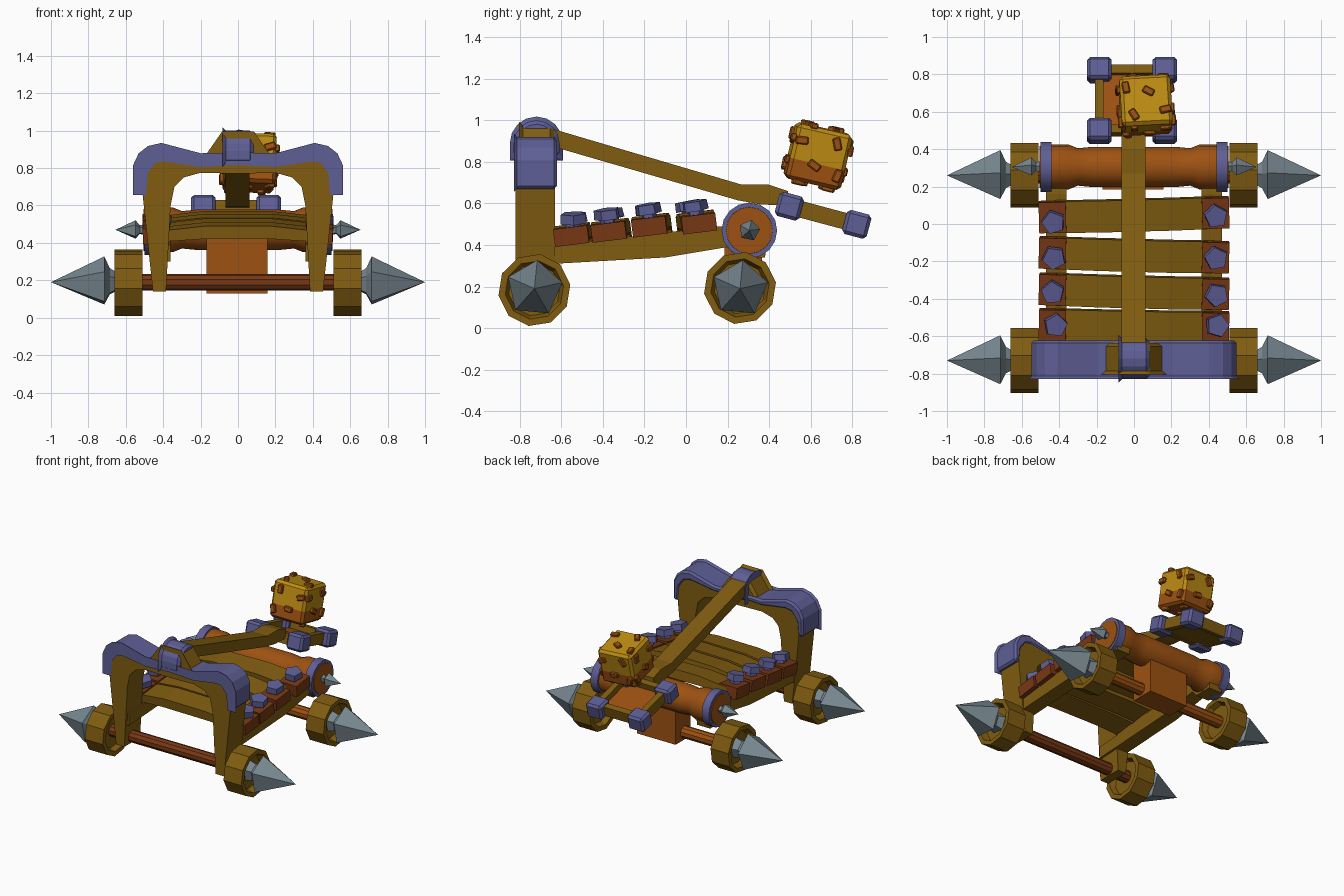
import bpy, bmesh, math, random
from mathutils import Matrix, Vector, Euler

if "Cube" in bpy.data.objects:
    bpy.data.objects.remove(bpy.data.objects["Cube"])

random.seed(4)


def colour(name, r, g, b):
    m = bpy.data.materials.new(name)
    lin = [((c / 255 + 0.055) / 1.055) ** 2.4 for c in (r, g, b)]
    m.diffuse_color = (*lin, 1)
    m.use_nodes = True
    m.node_tree.nodes["Principled BSDF"].inputs["Base Color"].default_value = m.diffuse_color
    return m


WOOD = colour("brown wood", 128, 92, 16)
PURPLE = colour("purple metal", 94, 94, 150)
ORANGE = colour("orange wood", 158, 82, 18)
RED = colour("red brown wood", 120, 56, 20)
YELLOW = colour("yellow stone", 190, 140, 18)
GREY = colour("grey steel", 118, 134, 142)


def finish(name, bm, mat, bevel=0, smooth=False, matrix=None):
    """Turn a bmesh into an object, with optional bevel, shading and placement."""
    bmesh.ops.remove_doubles(bm, verts=bm.verts, dist=1e-5)
    if bevel:
        edges = [e for e in bm.edges if e.is_manifold and e.calc_face_angle(0) > 0.5]
        bmesh.ops.bevel(bm, geom=edges, offset=bevel, segments=1, affect='EDGES', clamp_overlap=True)
    bmesh.ops.recalc_face_normals(bm, faces=bm.faces)
    if matrix:
        bm.transform(matrix)
    me = bpy.data.meshes.new(name)
    bm.to_mesh(me)
    bm.free()
    me.materials.append(mat)
    ob = bpy.data.objects.new(name, me)
    bpy.context.collection.objects.link(ob)
    if smooth:
        bpy.ops.object.select_all(action='DESELECT')
        ob.select_set(True)
        bpy.context.view_layer.objects.active = ob
        bpy.ops.object.shade_smooth_by_angle(angle=math.radians(35))
    return ob


def place(loc, rx=0, ry=0, rz=0):
    rot = Euler([math.radians(a) for a in (rx, ry, rz)]).to_matrix().to_4x4()
    return Matrix.Translation(loc) @ rot


def box(name, size, matrix, mat, bevel=0):
    bm = bmesh.new()
    bmesh.ops.create_cube(bm, size=1)
    bm.transform(Matrix.Diagonal((*size, 1)))
    return finish(name, bm, mat, bevel, matrix=matrix)


def prism(name, pts, a, b, axis, mat, bevel=0, matrix=None):
    """Extrude an outline: axis 'y' takes (x, z) points, axis 'x' takes (y, z)."""
    bm = bmesh.new()
    at = (lambda p, d: (p[0], d, p[1])) if axis == 'y' else (lambda p, d: (d, p[0], p[1]))
    lo, hi = ([bm.verts.new(at(p, d)) for p in pts] for d in (a, b))
    bm.faces.new(lo)
    bm.faces.new(hi)
    for i in range(len(pts)):
        j = (i + 1) % len(pts)
        bm.faces.new((lo[i], lo[j], hi[j], hi[i]))
    return finish(name, bm, mat, bevel, matrix=matrix)


def lathe(name, profile, sides, mat, y=0, z=0, sign=1, phase=0, smooth=False):
    """Spin an (x, radius) profile about an axis parallel to x."""
    bm = bmesh.new()
    rings = []
    for x, r in profile:
        angs = [phase + math.tau * i / sides for i in range(sides)]
        rings.append([bm.verts.new((sign * x, y + r * math.sin(a), z + r * math.cos(a))) for a in angs])
    for p, q in zip(rings, rings[1:]):
        for i in range(sides):
            j = (i + 1) % sides
            bm.faces.new((p[i], p[j], q[j], q[i]))
    bm.faces.new(rings[0])
    if profile[-1][1] > 0:
        bm.faces.new(rings[-1])
    return finish(name, bm, mat, smooth=smooth)


def mirrored(half):
    """Complete an outline whose first and last points lie on x = 0."""
    return half + [(-x, z) for x, z in reversed(half[1:-1])]


# wheels, wheel spikes and axles
for end, wy, wz, axle_mat in (("front", -0.73, 0.183, RED), ("rear", 0.26, 0.193, ORANGE)):
    lathe(end + "_axle", [(-0.56, 0.045), (0.56, 0.045)], 10, axle_mat, wy, 0.19, smooth=True)
    for side, s in (("left", -1), ("right", 1)):
        lathe(f"{end}_{side}_wheel",
              [(0.55, 0.125), (0.51, 0.14), (0.51, 0.175), (0.66, 0.175), (0.66, 0.142), (0.61, 0.125)],
              10, WOOD, wy, wz, s, 0.16)
        lathe(f"{end}_{side}_wheel_spike",
              [(0.6, 0.08), (0.66, 0.06), (0.685, 0.075), (0.715, 0.138), (1.0, 0)],
              5, GREY, wy, 0.19, s, 0.1)

# side beams
for side, s in (("left", -1), ("right", 1)):
    x = s * 0.415
    prism(side + "_beam", [(-0.8, 0.30), (-0.1, 0.34), (0.2, 0.39), (0.24, 0.34), (0.38, 0.34),
                           (0.4, 0.47), (0.16, 0.49), (-0.62, 0.40), (-0.8, 0.39)],
          x - 0.055, x + 0.055, 'x', WOOD)

# drum with rings and small spikes, and the block that holds it
half = [(0, 0.108), (0.22, 0.108), (0.30, 0.1), (0.35, 0.12), (0.45, 0.12), (0.505, 0.112)]
lathe("drum", [(-x, r) for x, r in reversed(half[1:])] + half, 16, ORANGE, 0.305, 0.47, smooth=True)
for side, s in (("left", -1), ("right", 1)):
    lathe(side + "_drum_ring", [(0.44, 0.11), (0.44, 0.134), (0.5, 0.134), (0.5, 0.11)],
          16, PURPLE, 0.305, 0.47, s, smooth=True)
    lathe(side + "_drum_spike", [(0.5, 0.03), (0.525, 0.025), (0.548, 0.052), (0.655, 0)],
          5, GREY, 0.305, 0.47, s, 0.2)
box("drum_block", (0.325, 0.18, 0.33), place((-0.005, 0.275, 0.295)), ORANGE)

# deck planks with end brackets and bolts
plank = mirrored([(0, -0.015), (0.2, -0.015), (0.42, -0.03), (0.42, 0.03), (0.36, 0.035), (0.18, 0.055), (0, 0.055)])
for n, (py, pz, spin, ly, ry) in enumerate(((0.05, 0.505, 1.5, 0.025, 0.055), (-0.165, 0.49, -1.5, -0.165, -0.17),
                                            (-0.36, 0.465, -1.5, -0.35, -0.37), (-0.545, 0.445, -1, -0.53, -0.54)), 1):
    m = place((0, py, pz), 7, 0, spin)
    ob = prism(f"plank_{n}", plank, -0.085, 0.085, 'y', WOOD, matrix=m)
    for side, s, by in (("left", -1, ly), ("right", 1, ry)):
        box(f"plank_{n}_{side}_bracket", (0.145, 0.165, 0.085), m @ place((s * 0.435, 0, 0), 0, s * 2, 0), RED)
        bm = bmesh.new()
        for r, lo, hi in ((0.04, 0.03, 0.065), (0.066, 0.062, 0.108)):
            bmesh.ops.create_cone(bm, cap_ends=True, segments=5, radius1=r, radius2=r * 0.95, depth=hi - lo,
                                  matrix=Matrix.Translation((0, 0, (lo + hi) / 2)))
        finish(f"plank_{n}_{side}_bolt", bm, PURPLE,
               matrix=place((s * 0.43, by, pz), 10, s * 4, random.uniform(0, 70)))

# front arch and its metal cap
arch = [(0, 0.77), (0.2, 0.775), (0.29, 0.75), (0.34, 0.7), (0.36, 0.6), (0.385, 0.14), (0.455, 0.14),
        (0.51, 0.66), (0.515, 0.79), (0.46, 0.86), (0.4, 0.87), (0.2, 0.835), (0, 0.85)]
prism("arch", mirrored(arch), -0.82, -0.63, 'y', WOOD)
cap = [(0, 0.83), (0.2, 0.82), (0.4, 0.85), (0.45, 0.84), (0.495, 0.78), (0.505, 0.67), (0.548, 0.67),
       (0.548, 0.81), (0.52, 0.87), (0.475, 0.905), (0.41, 0.92), (0.2, 0.865), (0, 0.87)]
prism("arch_cap", mirrored(cap), -0.828, -0.622, 'y', PURPLE, bevel=0.014)

# pivot hump and strap on top of the arch
hump = [(0, 0.82), (0.165, 0.82), (0.155, 0.86), (0.075, 0.975), (0, 0.975)]
prism("pivot_hump", mirrored(hump), -0.805, -0.635, 'y', WOOD, bevel=0.02)
strap = [(-0.72 + 0.11 * math.cos(t), 0.89 + 0.11 * math.sin(t)) for t in [math.pi * i / 8 for i in range(9)]]
prism("pivot_strap", [(-0.61, 0.825)] + strap + [(-0.83, 0.825)], -0.082, 0.082, 'x', PURPLE, bevel=0.018)

# throwing arm
prism("throwing_arm", [(-0.68, 0.97), (0.27, 0.69), (0.4, 0.69), (0.49, 0.66), (0.49, 0.59), (0.36, 0.595),
                       (0.25, 0.615), (-0.68, 0.885)], -0.067, 0.062, 'x', WOOD)

# basket frame, floor and corner blocks
base = place((-0.01, 0.66, 0.543), -15)
for side, s in (("left", -1), ("right", 1)):
    box(side + "_basket_rail", (0.045, 0.34, 0.08), base @ place((s * 0.175, 0, 0)), WOOD)
    end = "rear" if s > 0 else "front"
    box(end + "_basket_rail", (0.35, 0.045, 0.08), base @ place((0, s * 0.165, 0)), WOOD)
    for e, t in (("front", -1), ("rear", 1)):
        box(f"{e}_{side}_basket_corner", (0.132, 0.122, 0.12),
            base @ place((s * 0.175, t * 0.168, 0)), PURPLE, bevel=0.016)
floor = box("basket_floor", (0.34, 0.33, 0.03), base @ place((0, 0, -0.02)), WOOD)
floor.data.materials.append(ORANGE)
for p in floor.data.polygons:
    p.material_index = int(p.normal.z > 0.7)

# two-tone cube rock with small studs
rock = place((0.062, 0.635, 0.828), -13, 2, 3)
h = 0.136
bm = bmesh.new()
bmesh.ops.create_cube(bm, size=2 * h)
bmesh.ops.bevel(bm, geom=bm.edges[:], offset=0.018, segments=1, affect='EDGES')
bmesh.ops.bisect_plane(bm, geom=bm.verts[:] + bm.edges[:] + bm.faces[:],
                       plane_co=(0, 0, -0.035), plane_no=(0, 0, 1))
for f in bm.faces:
    f.material_index = int(f.calc_center_median().z < -0.035)
ob = finish("rock", bm, YELLOW, matrix=rock)
ob.data.materials.append(ORANGE)
faces = [Vector(v) for v in ((1, 0, 0), (-1, 0, 0), (0, 1, 0), (0, -1, 0), (0, 0, 1), (0, 0, -1))]
spots = ((0.07, 0.08, 10), (-0.015, -0.045, 80), (-0.1, 0.06, 95), (0.105, -0.07, 0))
for i, d in enumerate(faces):
    turn = d.to_track_quat('Z', 'Y').to_matrix().to_4x4()
    for j, (u, v, a) in enumerate(spots):
        k = -1 if i % 2 else 1
        m = rock @ turn @ place((u * k, v, h + 0.004), 0, 0, a + random.uniform(-25, 25))
        box(f"rock_stud_{i}_{j}", (0.038, 0.062, 0.03), m, ORANGE, bevel=0.006)
